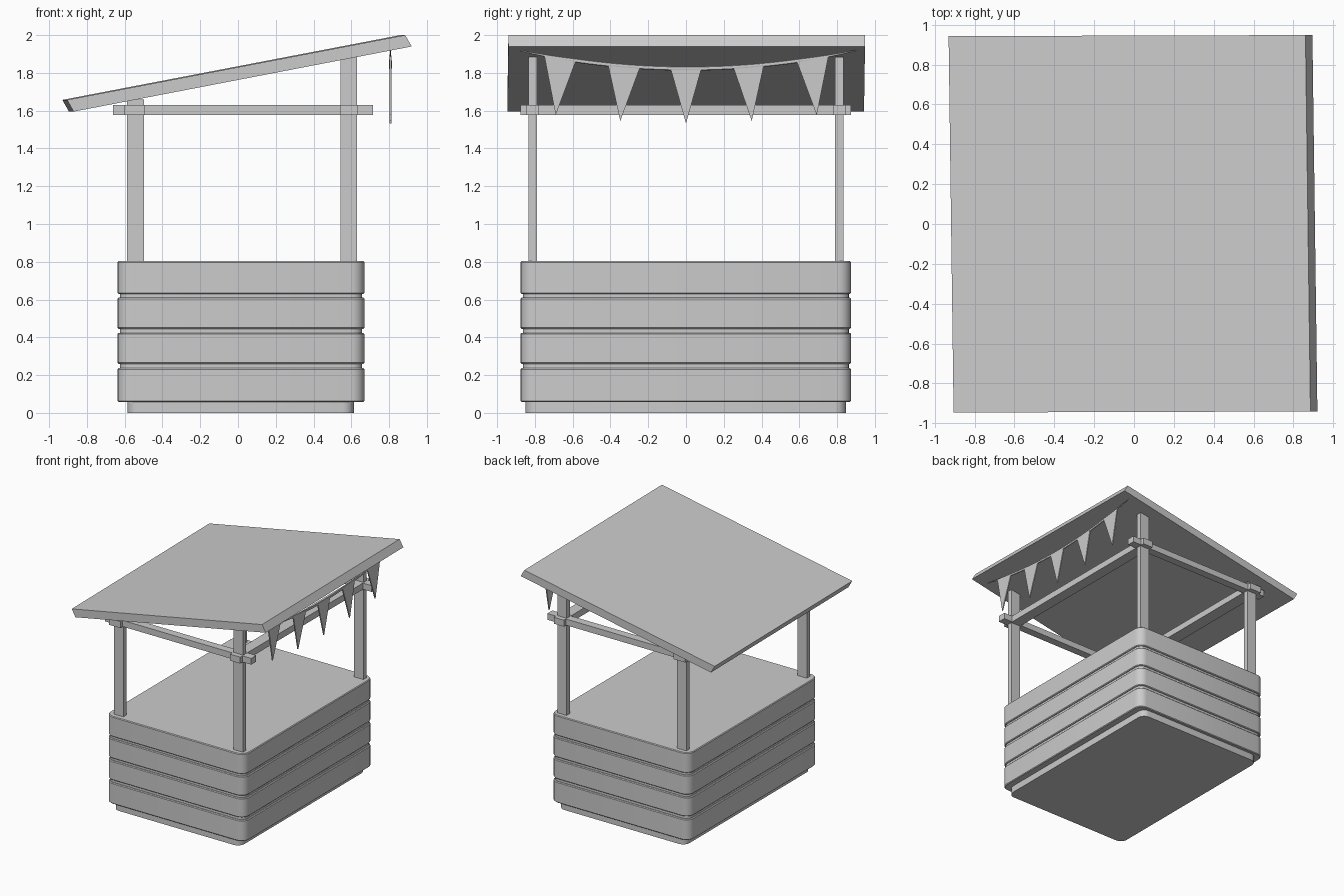
import bpy, bmesh, math

if "Cube" in bpy.data.objects:
    bpy.data.objects.remove(bpy.data.objects["Cube"])


def make(name, verts, faces, smooth=False):
    me = bpy.data.meshes.new(name)
    me.from_pydata(verts, [], faces)
    bm = bmesh.new()
    bm.from_mesh(me)
    bmesh.ops.recalc_face_normals(bm, faces=bm.faces)
    bm.to_mesh(me)
    bm.free()
    ob = bpy.data.objects.new(name, me)
    bpy.context.collection.objects.link(ob)
    if smooth:
        bpy.ops.object.select_all(action='DESELECT')
        ob.select_set(True)
        bpy.context.view_layer.objects.active = ob
        bpy.ops.object.shade_smooth_by_angle(angle=math.radians(30))
    return ob


def loft(name, rings, smooth=False):
    """Skin equal-sized rings and cap both ends."""
    n = len(rings[0])
    verts = [v for r in rings for v in r]
    faces = [(k * n + i, k * n + (i + 1) % n, (k + 1) * n + (i + 1) % n, (k + 1) * n + i)
             for k in range(len(rings) - 1) for i in range(n)]
    faces += [tuple(range(n)), tuple(range(len(verts) - n, len(verts)))]
    return make(name, verts, faces, smooth)


def box(name, x0, x1, y0, y1, z0, z1):
    ring = [(x0, y0), (x1, y0), (x1, y1), (x0, y1)]
    return loft(name, [[(x, y, z) for x, y in ring] for z in (z0, z1)])


def rounded(x0, x1, y0, y1, z, r, seg=5):
    pts = []
    for cx, cy, a in ((x1 - r, y1 - r, 0), (x0 + r, y1 - r, 90),
                      (x0 + r, y0 + r, 180), (x1 - r, y0 + r, 270)):
        for i in range(seg + 1):
            t = math.radians(a + 90 * i / seg)
            pts.append((cx + r * math.cos(t), cy + r * math.sin(t), z))
    return pts


# Counter body: four rounded slabs separated by shallow grooves
rings = []
slabs = [(0.058, 0.237), (0.26, 0.424), (0.445, 0.61), (0.63, 0.803)]
g, b = 0.012, 0.006
for i, (lo, hi) in enumerate(slabs):
    steps = [(lo, b), (lo + b, 0), (hi - b, 0), (hi, b)]
    if i:
        steps.insert(0, (lo, g))
    if i < 3:
        steps.append((hi, g))
    for z, d in steps:
        rings.append(rounded(-0.638 + d, 0.669 - d, -0.876 + d, 0.874 - d, z, 0.07 - d))
loft("counter_body", rings, True)

# Recessed plinth
loft("plinth", [rounded(-0.585, 0.613, -0.85, 0.847, z, 0.06) for z in (0, 0.06)], True)

# Posts
for sy, side in ((-1, "front"), (1, "back")):
    y = 0.811 * sy
    box(side + "_left_post", -0.587, -0.498, y - 0.022, y + 0.022, 0.79, 1.66)
    box(side + "_right_post", 0.543, 0.63, y - 0.022, y + 0.022, 0.79, 1.885)
    # Short rails crossing the posts
    box(side + "_rail", -0.662, 0.716, y - 0.034, y + 0.034, 1.577, 1.63)

# Long rails
box("left_rail", -0.604, -0.495, -0.876, 0.874, 1.576, 1.631)
box("right_rail", 0.54, 0.634, -0.876, 0.874, 1.576, 1.631)

# Sloping roof slab, slightly skewed
profile = [(-0.905, 1.657), (0.885, 2.0), (0.92, 1.94), (-0.87, 1.595)]
loft("roof", [[(x + dx, y + 0.003 * x, z) for x, z in profile]
              for y, dx in ((-0.943, 0), (0.945, -0.025))])

# Sagging bunting cord with tapered ends
X = 0.807


def cord_z(y):
    return 1.823 + 0.095 * (abs(y) / 0.89) ** 2


rings = []
for i in range(25):
    u = -1 + i / 12
    y = 0.89 * u
    k = 0.25 + 0.75 * min(1, (1 - abs(u)) * 3)
    rings.append([(X + 0.007 * k * math.cos(math.tau * j / 8), y + 0.01,
                   cord_z(y) + 0.011 * k * math.sin(math.tau * j / 8)) for j in range(8)])
loft("bunting_cord", rings, True)

# Pennants hanging from the cord
for n, (a, c, tip, tz) in enumerate([(-0.75, -0.583, -0.69, 1.577), (-0.413, -0.243, -0.348, 1.545),
                                     (-0.082, 0.082, 0, 1.532), (0.25, 0.413, 0.348, 1.545),
                                     (0.585, 0.755, 0.692, 1.577)]):
    tri = [(a, cord_z(a)), (c, cord_z(c)), (tip, tz)]
    loft("pennant_%d" % (n + 1), [[(X + d, y, z) for y, z in tri] for d in (-0.005, 0.005)])
